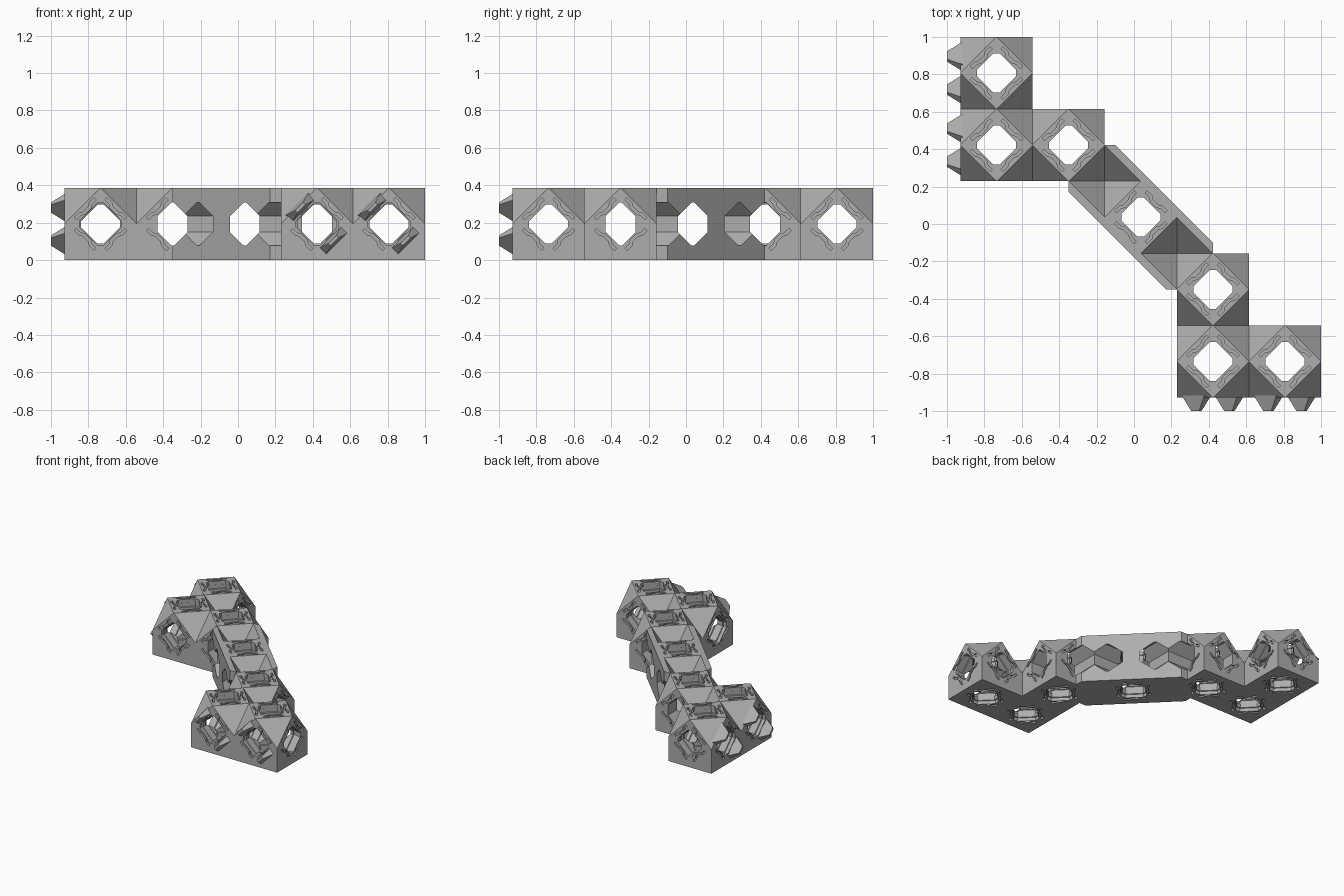
import bpy, bmesh, math
from mathutils import Matrix, Vector

if "Cube" in bpy.data.objects:
    bpy.data.objects.remove(bpy.data.objects["Cube"])

P = 0.3855                 # cell size
ORG = -0.9275              # lattice origin in x and y
CELLS = [(0, 4), (0, 3), (1, 3), (2, 2), (3, 1), (3, 0), (4, 0)]
JOINED = [(1, 3), (2, 2), (3, 1)]      # cells that meet the diagonal beam

grey = bpy.data.materials.new("mid_grey")
grey.use_nodes = True
COLOR = (0.42, 0.42, 0.42, 1)
grey.diffuse_color = COLOR
grey.node_tree.nodes["Principled BSDF"].inputs["Base Color"].default_value = COLOR


def grid(i, j, z=0.0):
    return Vector((ORG + i * P, ORG + j * P, z))


def centre(cell):
    return grid(cell[0] + 0.5, cell[1] + 0.5, P / 2)


def make(name, bm):
    bmesh.ops.recalc_face_normals(bm, faces=bm.faces)
    mesh = bpy.data.meshes.new(name)
    bm.to_mesh(mesh)
    bm.free()
    mesh.materials.append(grey)
    ob = bpy.data.objects.new(name, mesh)
    bpy.context.collection.objects.link(ob)
    return ob


def loft(bm, points, stations, matrix):
    """Stack scaled copies of a flat profile along local z and skin them."""
    rings = [[bm.verts.new(matrix @ Vector((x * s, y * s, t))) for x, y in points]
             for t, s in stations]
    n = len(points)
    for a, b in zip(rings, rings[1:]):
        for k in range(n):
            bm.faces.new((a[k], a[(k + 1) % n], b[(k + 1) % n], b[k]))
    bm.faces.new(rings[0][::-1])
    bm.faces.new(rings[-1])


def frame(normal, origin):
    """Local z along the normal, local y upright."""
    z = Vector(normal)
    y = Vector((0, 1, 0)) if abs(z.z) > 0.5 else Vector((0, 0, 1))
    x = y.cross(z)
    m = Matrix((x, y, z)).transposed().to_4x4()
    m.translation = origin
    return m


def cut(body, bm):
    tool = make("cutter", bm)
    tool.hide_render = True
    mod = body.modifiers.new("cut", 'BOOLEAN')
    mod.operation, mod.solver, mod.object = 'DIFFERENCE', 'MANIFOLD', tool
    graph = bpy.context.evaluated_depsgraph_get()
    mesh = bpy.data.meshes.new_from_object(body.evaluated_get(graph))
    body.modifiers.clear()
    body.data = mesh
    bpy.data.objects.remove(tool)


def clipped(r, cx, cy):
    """Diamond with its side and top points cut off."""
    q = [(cx, r - cx), (r - cy, cy)]
    q += [(-x, y) for x, y in reversed(q)]
    return q + [(-x, -y) for x, y in q]


# Body footprint: stepped cells joined by the diagonal beam
outline = [(0, 3), (1.5, 3), (1.5, 2.85), (2.85, 1.5), (3, 1.5), (3, 0), (5, 0), (5, 1),
           (4, 1), (4, 2), (3.5, 2), (3.5, 2.15), (2.15, 3.5), (2, 3.5), (2, 4), (1, 4),
           (1, 5), (0, 5)]
bm = bmesh.new()
loft(bm, [grid(i, j).xy for i, j in outline], [(0, 1), (P, 1)], Matrix())
body = make("lattice_body", bm)

# Octahedral pits at the upper cell corners
corners = {(i + a, j + b) for i, j in CELLS for a in (0, 1) for b in (0, 1)}
corners -= {(2, 2), (3, 3)}
R = P * 0.496
bm = bmesh.new()
for i, j in sorted(corners):
    loft(bm, [(R, 0), (0, R), (-R, 0), (0, -R)], [(-R, 0.002), (0, 1), (R, 0.002)],
         Matrix.Translation(grid(i, j, P)))
cut(body, bm)

# Tunnels along the three axes, ribbed inside the plain cells
wide = clipped(0.13, 0.112, 0.112)
narrow = clipped(0.122, 0.08, 0.114)
RIBS = 12
HALF = P / 2 + 0.003
ribbed = []
for k in range(RIBS):
    s = 1.0 if k % 2 == 0 else 0.93
    ribbed += [(-HALF + 2 * HALF * k / RIBS, s), (-HALF + 2 * HALF * (k + 0.9) / RIBS, s)]
ribbed.append((HALF, 1.0))
for cell in CELLS:
    for axis in ((0, 0, 1), (1, 0, 0), (0, 1, 0)):
        bm = bmesh.new()
        if cell in JOINED and axis[2] == 0:
            loft(bm, narrow, [(-0.37, 1), (0.37, 1)], frame(axis, centre(cell)))
        else:
            loft(bm, wide, ribbed, frame(axis, centre(cell)))
        cut(body, bm)

# Wavy grooves along the four struts of every exposed face
wave = [(-0.075, 0.008), (-0.04, 0.008), (-0.022, -0.004),
        (0.022, -0.004), (0.04, 0.008), (0.075, 0.008)]
groove = wave + [(x, y - 0.016) for x, y in reversed(wave)]
bm = bmesh.new()
for cell in CELLS:
    normals = [(0, 0, 1), (0, 0, -1)]
    if cell != (2, 2):
        normals += [(a, b, 0) for a, b in ((1, 0), (-1, 0), (0, 1), (0, -1))
                    if (cell[0] + a, cell[1] + b) not in CELLS]
    for n in normals:
        base = frame(n, centre(cell) + Vector(n) * P / 2)
        for k in range(4):
            turn = Matrix.Rotation(math.radians(45 + 90 * k), 4, 'Z')
            loft(bm, groove, [(-0.016, 1), (0.004, 1)],
                 base @ turn @ Matrix.Translation((0, 0.116, 0)))
cut(body, bm)

# Tapered locking pegs on the two mating sides
peg = [(-0.085, -0.026), (0.085, -0.026), (0.085, 0.026), (-0.085, 0.026)]
for side, cells, n in (("side", [(0, 4), (0, 3)], (-1, 0, 0)),
                       ("front", [(3, 0), (4, 0)], (0, -1, 0))):
    bm = bmesh.new()
    for cell in cells:
        base = frame(n, centre(cell) + Vector(n) * P / 2)
        for k in (0, 2):
            turn = Matrix.Rotation(math.radians(45 + 90 * k), 4, 'Z')
            loft(bm, peg, [(-0.01, 1), (0.0725, 0.35)],
                 base @ turn @ Matrix.Translation((0, 0.125, 0)))
    make(side + "_pegs", bm)
